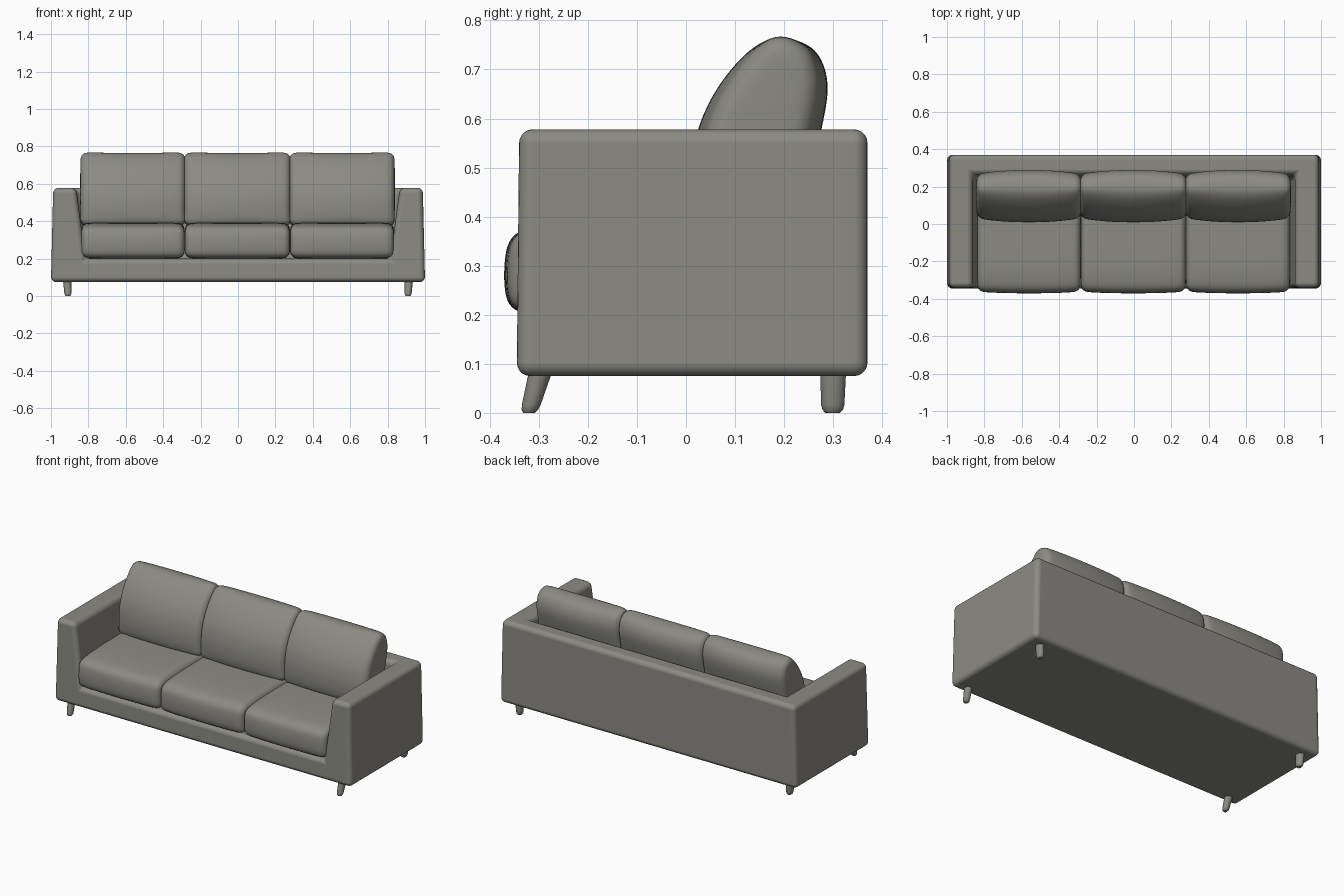
import bpy
import bmesh
from math import sin, cos, pi
from mathutils import Vector

cube = bpy.data.objects.get("Cube")
if cube:
    bpy.data.objects.remove(cube)

fabric = bpy.data.materials.new("warm_grey_fabric")
fabric.use_nodes = True
grey = (0.26, 0.255, 0.23, 1)
fabric.diffuse_color = grey
bsdf = fabric.node_tree.nodes["Principled BSDF"]
bsdf.inputs["Base Color"].default_value = grey
bsdf.inputs["Roughness"].default_value = 0.8


def finish(name, bm):
    bmesh.ops.recalc_face_normals(bm, faces=bm.faces)
    mesh = bpy.data.meshes.new(name)
    bm.to_mesh(mesh)
    bm.free()
    mesh.materials.append(fabric)
    mesh.polygons.foreach_set("use_smooth", [True] * len(mesh.polygons))
    obj = bpy.data.objects.new(name, mesh)
    bpy.context.collection.objects.link(obj)
    return obj


def block(name, low, high, flare=(0, 0, 0)):
    """Box whose top rim moves outward by flare: sides, front, back."""
    bm = bmesh.new()
    bmesh.ops.create_cube(bm, size=1)
    for v in bm.verts:
        top = v.co.z > 0
        side = 1 if v.co.x > 0 else -1
        back = v.co.y > 0
        v.co = Vector([low[i] if v.co[i] < 0 else high[i] for i in range(3)])
        if top:
            v.co.x += side * flare[0]
            v.co.y += flare[2] if back else -flare[1]
    return finish(name, bm)


def cushion(name, profile, x0, x1, radius, pinch, sag=0):
    """Side profile (y, z) swept along x with rounded ends and thinner edges."""
    pts = [Vector(p) for p in profile]
    n = len(pts)
    # outward normals of a clockwise profile
    normals = []
    for i in range(n):
        d = pts[(i + 1) % n] - pts[i - 1]
        normals.append(Vector((-d.y, d.x)).normalized())
    left = [(x0 + radius * (1 - sin(a)), radius * (1 - cos(a)))
            for a in (pi / 2, pi / 3, pi / 6, 0)]
    left = [(x, radius - radius * sin(k * pi / 6)) for k, (x, _) in
            zip(range(4), [(x0 + radius * (1 - cos(k * pi / 6)), 0) for k in range(4)])]
    inner = [(x0 + (x1 - x0) * f, 0) for f in (0.25, 0.4, 0.6, 0.75)]
    right = [(x0 + x1 - x, off) for x, off in reversed(left)]
    bm = bmesh.new()
    rings = []
    for x, off in left + inner + right:
        t = (2 * x - x0 - x1) / (x1 - x0)
        ring = []
        for p, nor in zip(pts, normals):
            q = p - nor * (off + pinch * abs(nor.x) * t * t)
            dip = sag * (1 - t * t) * max(nor.y, 0)
            ring.append(bm.verts.new((x, q.x, q.y - dip)))
        rings.append(ring)
    for a, b in zip(rings, rings[1:]):
        for i in range(n):
            j = (i + 1) % n
            bm.faces.new((a[i], a[j], b[j], b[i]))
    bm.faces.new(rings[0])
    bm.faces.new(rings[-1])
    obj = finish(name, bm)
    sub = obj.modifiers.new("soften", "SUBSURF")
    sub.levels = sub.render_levels = 2
    return obj


# Frame: one body with a seat well open to the front, top and cushions
frame = block("sofa_frame", (-1, -0.345, 0.075), (1, 0.37, 0.578), (-0.012, -0.005, 0))
well = block("seat_well_cutter", (-0.815, -0.6, 0.2), (0.815, 0.24, 0.65), (0.06, 0, 0.03))
well.hide_render = True
cut = frame.modifiers.new("well", "BOOLEAN")
cut.operation = "DIFFERENCE"
cut.solver = "EXACT"
cut.object = well
bpy.context.view_layer.objects.active = frame
frame.select_set(True)
bpy.ops.object.modifier_apply(modifier="well")
bpy.data.objects.remove(well)
bev = frame.modifiers.new("rounded_edges", "BEVEL")
bev.width = 0.028
bev.segments = 5
bev.limit_method = "ANGLE"
bev.harden_normals = True

# Cushions, listed clockwise as seen from the right
seat_profile = [(-0.345, 0.205), (-0.367, 0.225), (-0.372, 0.27), (-0.37, 0.32),
                (-0.36, 0.36), (-0.32, 0.382), (-0.2, 0.392), (0, 0.394),
                (0.18, 0.394), (0.22, 0.38), (0.225, 0.3), (0.22, 0.21),
                (0.18, 0.2), (0, 0.2), (-0.2, 0.2), (-0.31, 0.2)]
back_profile = [(0.03, 0.37), (0.01, 0.41), (0.006, 0.48), (0.016, 0.57),
                (0.052, 0.655), (0.1, 0.72), (0.145, 0.762), (0.185, 0.777),
                (0.225, 0.77), (0.266, 0.75), (0.288, 0.7), (0.292, 0.65),
                (0.278, 0.58), (0.255, 0.48), (0.235, 0.4), (0.2, 0.37), (0.11, 0.365)]
spans = {"right": (-0.84, -0.284), "middle": (-0.286, 0.279), "left": (0.277, 0.835)}
for label, (x0, x1) in spans.items():
    cushion("seat_cushion_" + label, seat_profile, x0, x1, 0.04, 0.008)
    cushion("back_cushion_" + label, back_profile, x0 - 0.004, x1 + 0.004, 0.04, 0.022, 0.01)


def leg(name, foot, top, foot_size, top_size):
    """Tapered round leg between two points; sizes are (x, y) radii."""
    bm = bmesh.new()
    rings = []
    for f, s in ((0, 0.65), (0.06, 0.9), (0.16, 1), (1, 1)):
        c = Vector(foot).lerp(Vector(top), f)
        r = Vector(foot_size).lerp(Vector(top_size), f) * s
        rings.append([bm.verts.new((c.x + r.x * cos(k * pi / 8),
                                    c.y + r.y * sin(k * pi / 8), c.z)) for k in range(16)])
    for a, b in zip(rings, rings[1:]):
        for k in range(16):
            m = (k + 1) % 16
            bm.faces.new((a[k], a[m], b[m], b[k]))
    bm.faces.new(rings[0])
    bm.faces.new(rings[-1])
    return finish(name, bm)


# Legs: splayed at the front, upright at the back
for label, s in (("left", 1), ("right", -1)):
    leg("front_leg_" + label, (s * 0.909, -0.32, 0), (s * 0.914, -0.292, 0.1),
        (0.018, 0.018), (0.023, 0.025))
    leg("back_leg_" + label, (s * 0.909, 0.299, 0), (s * 0.914, 0.3, 0.1),
        (0.018, 0.023), (0.023, 0.027))

# Smooth shading that keeps sharp edges
for obj in bpy.context.collection.objects:
    obj.select_set(obj.name.startswith(("sofa_frame", "front_leg", "back_leg")))
bpy.context.view_layer.objects.active = frame
bpy.ops.object.shade_smooth_by_angle(angle=pi / 4)
